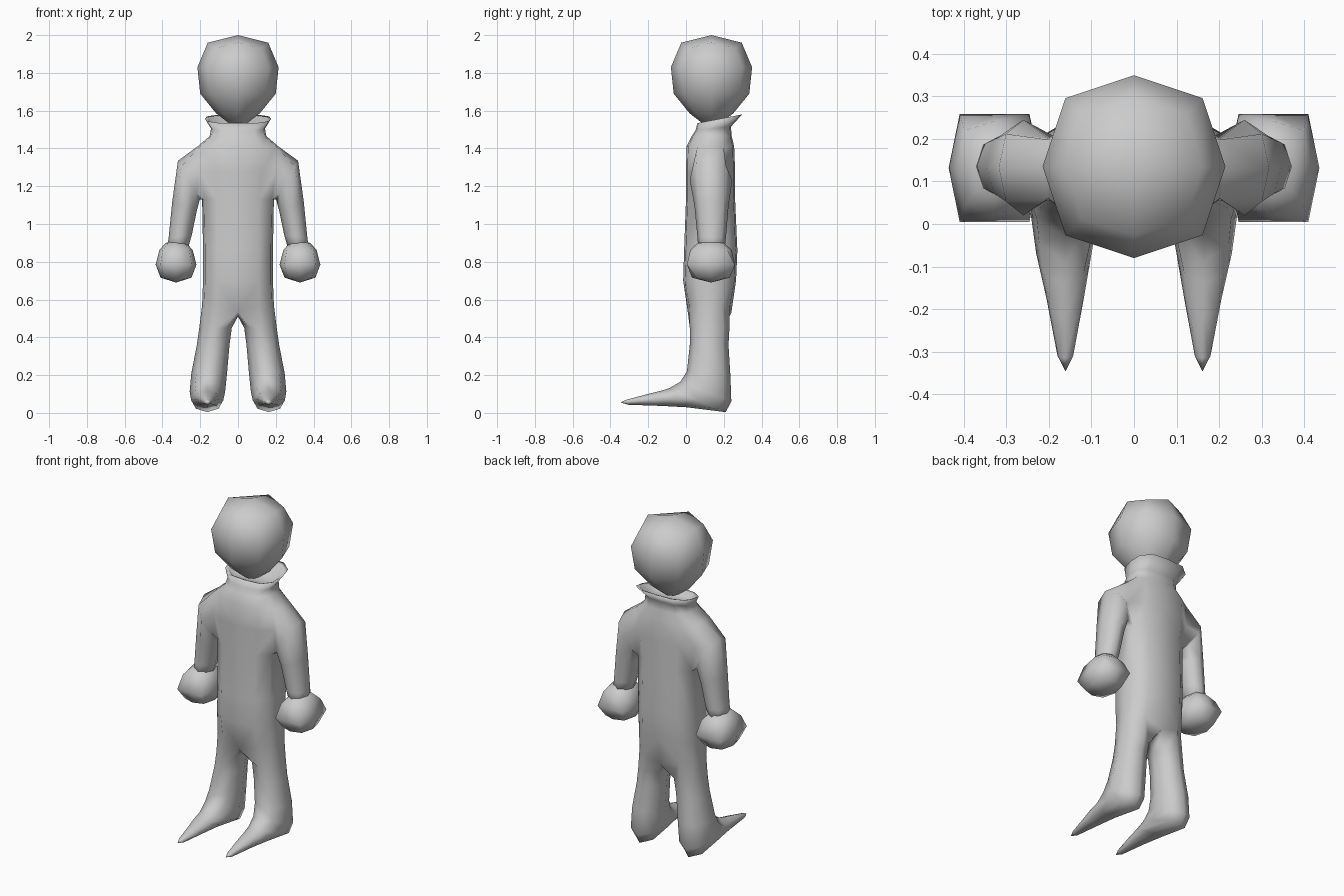
import bpy, bmesh
from math import sin, cos, pi
from mathutils import Vector as V

if "Cube" in bpy.data.objects:
    bpy.data.objects.remove(bpy.data.objects["Cube"])


def bridge(bm, a, b, closed=True):
    n = len(a)
    for i in range(n if closed else n - 1):
        j = (i + 1) % n
        bm.faces.new((a[i], a[j], b[j], b[i]))


def fan(bm, ring, tip, closed=True):
    n = len(ring)
    t = bm.verts.new(tip)
    for i in range(n if closed else n - 1):
        bm.faces.new((ring[i], ring[(i + 1) % n], t))


def oval(bm, p, q, side):
    """Eight-sided ring spanning p to q, widened along side."""
    c, u = (V(p) + V(q)) / 2, (V(p) - V(q)) / 2
    return [bm.verts.new(c + u * cos(k * pi / 4) + V(side) * sin(k * pi / 4))
            for k in range(-1, 7)]


def finish(bm, name, mirror=False):
    bmesh.ops.recalc_face_normals(bm, faces=bm.faces)
    me = bpy.data.meshes.new(name)
    bm.to_mesh(me)
    bm.free()
    for p in me.polygons:
        p.use_smooth = True
    ob = bpy.data.objects.new(name, me)
    bpy.context.collection.objects.link(ob)
    if mirror:
        m = ob.modifiers.new("mirror", 'MIRROR')
        m.use_clip = True
        m.merge_threshold = 0.002
    return ob


def blob(name, cx, cy, top, rings, bottom, mirror=False):
    """Eight-sided rounded block; rings: z, rx, ry, corner x/y factors, corner drop."""
    bm = bmesh.new()
    prev = None
    for z, rx, ry, fx, fy, dz in rings:
        pts = [(1, 0, 0), (fx, fy, dz), (0, 1, 0), (-fx, fy, dz),
               (-1, 0, 0), (-fx, -fy, dz), (0, -1, 0), (fx, -fy, dz)]
        ring = [bm.verts.new((cx + x * rx, cy + y * ry, z - d)) for x, y, d in pts]
        if prev:
            bridge(bm, prev, ring)
        else:
            fan(bm, ring, (cx, cy, top))
        prev = ring
    fan(bm, prev, (cx, cy, bottom))
    return finish(bm, name, mirror)


# Head
blob("head", 0, 0.135, 2.0, [
    (1.96, .16, .16, .78, .78, .03),
    (1.83, .215, .215, .75, .75, 0),
    (1.69, .20, .20, .73, .73, 0),
    (1.585, .115, .115, .72, .72, 0),
    (1.535, .05, .05, .72, .72, 0)], 1.515)

# Hands
blob("hands", 0.328, 0.132, 0.91, [
    (.90, .055, .07, .75, .75, 0),
    (.862, .088, .11, .8, .8, 0),
    (.785, .108, .127, .76, 1.0, 0),
    (.716, .082, .10, .76, .8, 0)], .69, mirror=True)

# Torso with turned-up collar: half rings of z, half width, front y, back y, tilt
bm = bmesh.new()
HALF = [(0, -1), (.6, -.94), (.94, -.55), (1, 0), (.94, .55), (.6, .94), (0, 1)]
TORSO = [(.57, .19, .01, .24, 0), (.70, .185, -.015, .265, 0),
         (.86, .185, -.01, .272, 0), (1.13, .19, 0, .26, 0),
         (1.28, .215, 0, .26, 0), (1.41, .215, .003, .255, 0),
         (1.465, .15, .03, .242, 0), (1.505, .143, .05, .238, .01),
         (1.557, .175, .06, .297, .023), (1.55, .158, .075, .275, .022),
         (1.51, .115, .085, .215, .005)]
rows = []
for z, w, y0, y1, tilt in TORSO:
    rows.append([bm.verts.new((x * w, (y0 + y1) / 2 + y * (y1 - y0) / 2, z + tilt * y))
                 for x, y in HALF])
ARM_LOW, ARM_HIGH = 3, 5
for r in range(len(rows) - 1):
    a, b = rows[r], rows[r + 1]
    if ARM_LOW <= r < ARM_HIGH:      # leave the armhole open
        bridge(bm, a[:3], b[:3], False)
        bridge(bm, a[4:], b[4:], False)
    else:
        bridge(bm, a, b, False)
fan(bm, rows[-1], (0, .15, 1.51), False)

# Arm grown from the armhole: inner x, z, outer x, z, front y, back y
lo, mid, hi = rows[ARM_LOW], rows[ARM_LOW + 1], rows[ARM_HIGH]
prev = [lo[2], lo[3], lo[4], mid[4], hi[4], hi[3], hi[2], mid[2]]
for xi, zi, xo, zo, y0, y1 in [
        (.202, 1.13, .318, 1.335, .02, .245),
        (.218, 1.07, .348, 1.12, .045, .225),
        (.245, .94, .367, .93, .06, .212),
        (.265, .87, .375, .87, .065, .205)]:
    y = (y0 + y1) / 2
    ring = oval(bm, (xi, y, zi), (xo, y, zo), (0, (y1 - y0) / 2, 0))
    bridge(bm, prev, ring)
    prev = ring
fan(bm, prev, (.32, .135, .85))

# Leg and pointed shoe: front y, z, back y, z, inner x, outer x
prev = rows[0] + [bm.verts.new((0, .13, .51))]
for v in (rows[0][0], rows[0][-1]):
    v.co.z = .53
for yf, zf, yb, zb, x0, x1 in [
        (.02, .45, .23, .45, .033, .205),
        (.02, .36, .225, .36, .045, .218),
        (.005, .22, .235, .20, .058, .247),
        (-.03, .165, .24, .06, .068, .256),
        (-.09, .13, .21, .004, .078, .248),
        (-.14, .115, .0, .03, .10, .23),
        (-.22, .095, -.13, .037, .118, .206),
        (-.315, .07, -.305, .043, .143, .18)]:
    x = (x0 + x1) / 2
    ring = oval(bm, (x, yf, zf), (x, yb, zb), ((x1 - x0) / 2, 0, 0))
    bridge(bm, prev, ring)
    prev = ring
fan(bm, prev, (.161, -.347, .055))
finish(bm, "body", mirror=True)
